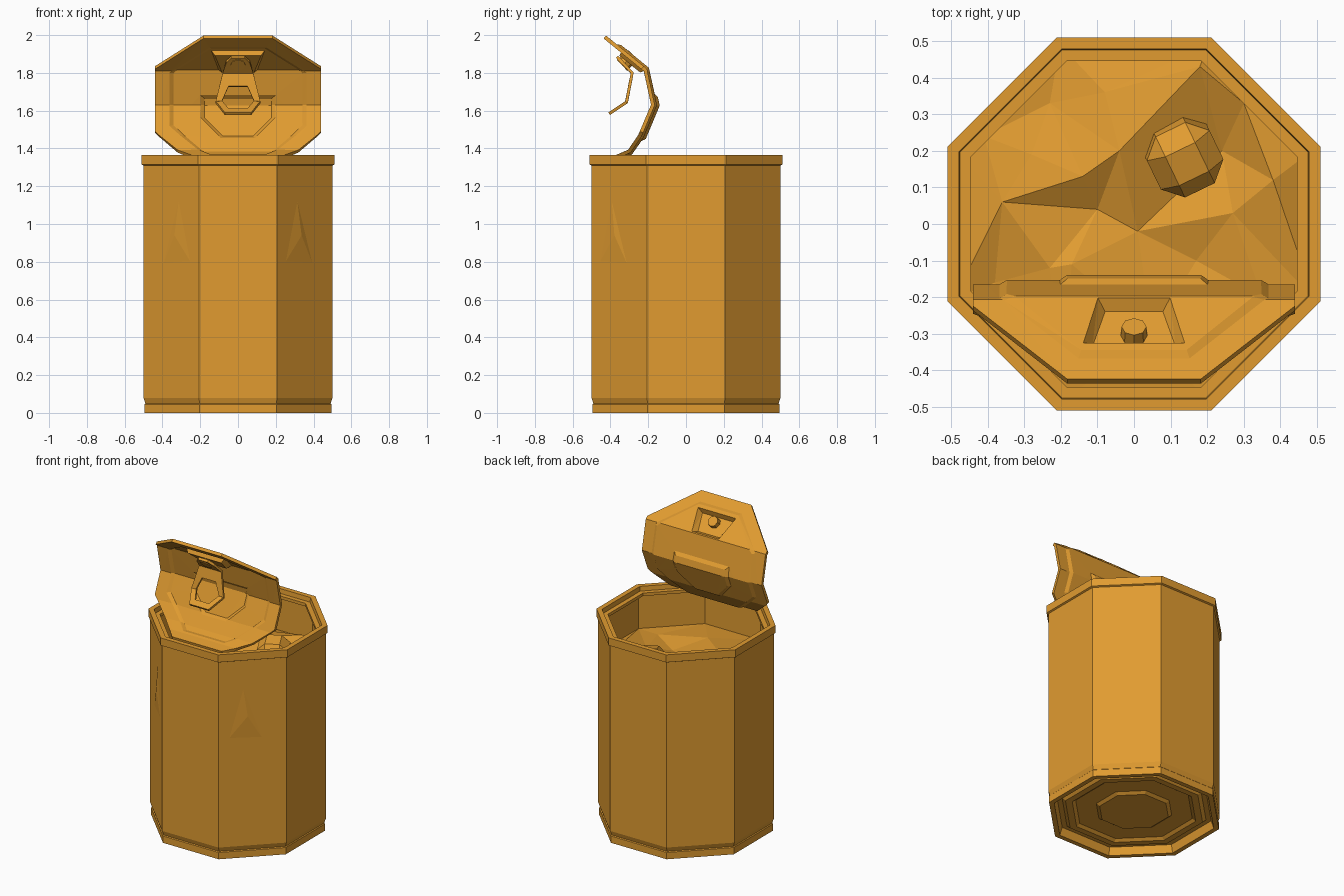
import bpy, bmesh, math
from mathutils import Vector, Matrix
from mathutils.geometry import delaunay_2d_cdt

old = bpy.data.objects.get("Cube")
if old:
    bpy.data.objects.remove(old)

amber = bpy.data.materials.new("amber_orange")
amber.use_nodes = True
COLOR = (0.75, 0.33, 0.03, 1)
amber.diffuse_color = COLOR
amber.node_tree.nodes["Principled BSDF"].inputs["Base Color"].default_value = COLOR


def finish(bm, name, thickness=0):
    bmesh.ops.recalc_face_normals(bm, faces=bm.faces)
    mesh = bpy.data.meshes.new(name)
    bm.to_mesh(mesh)
    bm.free()
    mesh.materials.append(amber)
    obj = bpy.data.objects.new(name, mesh)
    bpy.context.collection.objects.link(obj)
    if thickness:
        mod = obj.modifiers.new("thickness", "SOLIDIFY")
        mod.thickness = thickness
        mod.offset = 0
    return obj


def octagon(apothem, z):
    r = apothem / math.cos(math.pi / 8)
    return [Vector((r * math.cos(a), r * math.sin(a), z))
            for a in (math.pi / 8 + i * math.pi / 4 for i in range(8))]


def mirrored(half, height):
    """Closed loop from its right half, listed from top to bottom."""
    return ([Vector((x, s, height)) for x, s in half]
            + [Vector((-x, s, height)) for x, s in reversed(half)])


def fill(loops, hole=None):
    """Sheet through nested loops, with the loop numbered hole left open."""
    points, edges, owner = [], [], []
    for n, loop in enumerate(loops):
        start = len(points)
        points += loop
        owner += [n] * len(loop)
        if len(loop) > 2:
            edges += [(start + i, start + (i + 1) % len(loop)) for i in range(len(loop))]
    flat, _, tris, origin, _, _ = delaunay_2d_cdt(
        [p.to_2d() for p in points], edges, [], 0, 1e-5)
    bm = bmesh.new()
    verts = [bm.verts.new((p.x, p.y, points[o[0]].z)) for p, o in zip(flat, origin)]
    for tri in tris:
        if hole is None or any(owner[origin[i][0]] != hole for i in tri):
            bm.faces.new([verts[i] for i in tri])
    return bm


def bend(bm, path):
    """Fold a flat sheet (x, length, height) along a (y, z) path."""
    path = [Vector(p) for p in path]
    steps = [(b - a) for a, b in zip(path, path[1:])]
    length = [0]
    for step in steps:
        length.append(length[-1] + step.length)
    for s in length[1:-1]:
        bmesh.ops.bisect_plane(bm, geom=bm.verts[:] + bm.edges[:] + bm.faces[:],
                               plane_co=(0, s, 0), plane_no=(0, 1, 0))
    side = [Vector((-d.y, d.x)).normalized() for d in steps]
    normals = [side[0]] + [(a + b).normalized() for a, b in zip(side, side[1:])] + [side[-1]]
    for v in bm.verts:
        i = max(k for k in range(len(steps)) if k == 0 or v.co.y >= length[k] - 1e-5)
        t = (v.co.y - length[i]) / steps[i].length
        p = path[i].lerp(path[i + 1], t) + normals[i].lerp(normals[i + 1], t) * v.co.z
        v.co = (v.co.x, p.x, p.y)


# Can body: an eight-sided shell with base rings, rim and inner lip
shell = [(0.2, 0.03), (0.22, 0.045), (0.34, 0.045), (0.36, 0.03), (0.4, 0.03),
         (0.42, 0.05), (0.45, 0.05), (0.465, 0), (0.495, 0), (0.495, 0.045),
         (0.49, 0.05), (0.5, 0.08), (0.5, 1.31), (0.51, 1.315), (0.51, 1.365),
         (0.478, 1.365), (0.475, 1.335), (0.445, 1.335), (0.445, 1.315),
         (0.49, 1.3), (0.49, 1)]
bm = bmesh.new()
rings = [[bm.verts.new(p) for p in octagon(*point)] for point in shell]
for low, high in zip(rings, rings[1:]):
    for i in range(8):
        j = (i + 1) % 8
        bm.faces.new((low[i], low[j], high[j], high[i]))
bm.faces.new(rings[0])
bm.faces.new(rings[-1])
finish(bm, "can_body")

# Shallow creases on the two front corner panels
for side, name in ((-1, "right"), (1, "left")):
    bm = bmesh.new()
    panel = Matrix.Rotation(side * math.pi / 4, 4, "Z")
    corners = [(-0.06, 1.15), (0.07, 0.77), (-0.16, 0.78)]
    base = [bm.verts.new(panel @ Vector((side * x, -0.499, z))) for x, z in corners]
    peak = bm.verts.new(panel @ Vector((-side * 0.03, -0.506, 0.94)))
    for i in range(3):
        bm.faces.new((base[i], base[(i + 1) % 3], peak))
    finish(bm, "crease_" + name)

# Food inside: a crumpled surface
bumps = [(-0.41, 0.24, 1.11), (-0.36, 0.06, 1.13), (-0.28, 0.19, 1.12),
         (-0.23, -0.12, 1.12), (-0.38, -0.16, 1.07), (-0.08, 0.36, 1.12),
         (-0.23, 0.33, 1.08), (-0.04, 0.2, 1.15), (-0.14, 0.13, 1.14),
         (-0.1, 0.04, 1.08), (0.01, -0.02, 1.08), (-0.17, -0.11, 1.13),
         (0.18, 0.43, 1.13), (0.24, 0.2, 1.04), (0.3, 0.33, 1.11),
         (0.38, 0.12, 1.14), (0.27, 0.03, 1.1), (0.17, -0.1, 1.06),
         (0.05, -0.3, 1.1), (0.35, -0.2, 1.08)]
finish(fill([octagon(0.49, 1.08)] + [[Vector(b)] for b in bumps]), "food_surface")

# Round lump in the food
bm = bmesh.new()
bmesh.ops.create_cube(bm, size=0.19)
bmesh.ops.bevel(bm, geom=bm.edges[:], offset=0.05, segments=1, affect="EDGES")
bmesh.ops.transform(bm, verts=bm.verts, matrix=Matrix.Translation((0.135, 0.185, 1.1))
                    @ Matrix.Rotation(0.45, 4, "Z") @ Matrix.Rotation(0.25, 4, "X"))
finish(bm, "food_lump")

# Peeled lid with pressed panels and a recess for the tab


def lid_ring(inset, height):
    return [Vector((p.x, p.y + 0.44, height)) for p in octagon(0.44 - inset, 0)]


def panel_ring(grow, height):
    return mirrored([(0.18 + grow, 0.43 - grow), (0.18 + grow, 0.54),
                     (0.08 + grow / 2, 0.64 + grow)], height)


bm = fill([lid_ring(0, 0), lid_ring(0.075, 0), lid_ring(0.095, 0.012),
           panel_ring(0.02, 0.012), panel_ring(0, 0.026),
           mirrored([(0.14, 0.115), (0.1, 0.275)], 0.012),
           mirrored([(0.118, 0.13), (0.082, 0.265)], -0.02)])
bend(bm, [(-0.43, 1.99), (-0.215, 1.815), (-0.175, 1.63), (-0.245, 1.465),
          (-0.3, 1.385), (-0.37, 1.355), (-0.455, 1.335)])
finish(bm, "peeled_lid", 0.02)

# Pull tab with finger hole
bm = fill([mirrored([(0.035, 0), (0.062, 0.035), (0.085, 0.16), (0.118, 0.275),
                     (0.07, 0.385)], 0),
           mirrored([(0.05, 0.19), (0.085, 0.27), (0.05, 0.345)], 0)], hole=1)
bend(bm, [(-0.365, 1.885), (-0.285, 1.8), (-0.315, 1.645), (-0.405, 1.585)])
finish(bm, "pull_tab", 0.016)

# Rivet holding the tab to the lid
bm = bmesh.new()
bmesh.ops.create_cone(bm, cap_ends=True, segments=8, radius1=0.04, radius2=0.034, depth=0.08)
axis = Vector((0, 0.73, 0.69))
bmesh.ops.transform(bm, verts=bm.verts, matrix=Matrix.Translation(
    Vector((0, -0.33, 1.848)) + axis * 0.028) @ axis.to_track_quat("Z", "Y").to_matrix().to_4x4())
finish(bm, "tab_rivet")
